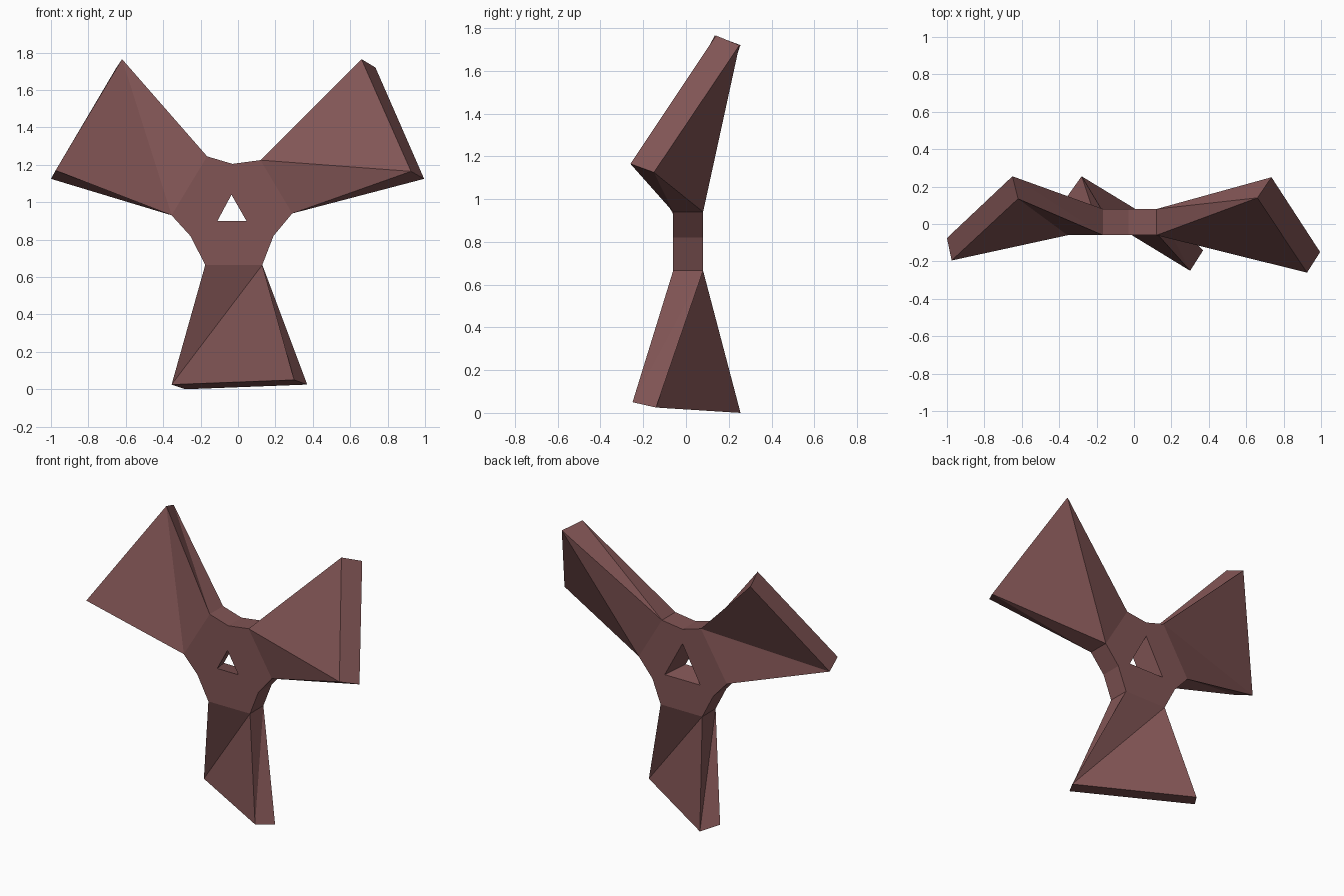
import bpy
import bmesh

cube = bpy.data.objects.get("Cube")
if cube:
    bpy.data.objects.remove(cube)

# Single dull red-brown colour
brown = bpy.data.materials.new("red_brown")
brown.use_nodes = True
colour = (0.22, 0.09, 0.09, 1)
brown.diffuse_color = colour
shader = next(n for n in brown.node_tree.nodes if n.type == 'BSDF_PRINCIPLED')
shader.inputs["Base Color"].default_value = colour
shader.inputs["Roughness"].default_value = 0.9

FRONT, BACK = -0.06, 0.08
# Hub outline (x, z), anticlockwise; every third edge carries a blade
OUTLINE = [(-0.175, 0.665), (0.13, 0.665), (0.19, 0.82),
           (0.29, 0.94), (0.12, 1.225), (-0.03, 1.205),
           (-0.165, 1.245), (-0.355, 0.93), (-0.255, 0.82)]
# Triangular hole, widening toward the back
HOLE_FRONT = [(-0.11, 0.9), (0.045, 0.9), (-0.035, 1.04)]
HOLE_BACK = [(-0.16, 0.87), (0.1, 0.87), (-0.03, 1.11)]


def finish(bm, name):
    mesh = bpy.data.meshes.new(name)
    bm.to_mesh(mesh)
    bm.free()
    mesh.materials.append(brown)
    obj = bpy.data.objects.new(name, mesh)
    bpy.context.collection.objects.link(obj)


def ring(bm, points, y):
    return [bm.verts.new((x, y, z)) for x, z in points]


def make_hub():
    bm = bmesh.new()
    outer = [ring(bm, OUTLINE, FRONT), ring(bm, OUTLINE, BACK)]
    inner = [ring(bm, HOLE_FRONT, FRONT), ring(bm, HOLE_BACK, BACK)]
    # Front and back plates with the hole left open
    for loop, hole, sign in zip(outer, inner, (-1, 1)):
        edges = [bm.edges.new((r[i - 1], r[i]))
                 for r in (loop, hole) for i in range(len(r))]
        fill = bmesh.ops.triangle_fill(bm, edges=edges, use_beauty=True)
        for face in fill["geom"]:
            if isinstance(face, bmesh.types.BMFace):
                face.normal_update()
                if face.normal.y * sign < 0:
                    face.normal_flip()
    # Rim between the blades
    f, b = outer
    for i in range(len(f)):
        if i % 3:
            n = (i + 1) % len(f)
            bm.faces.new((f[i], b[i], b[n], f[n]))
    # Hole walls
    f, b = inner
    for i in range(3):
        n = (i + 1) % 3
        bm.faces.new((f[i], f[n], b[n], b[i]))
    finish(bm, "hub")


def make_blade(name, start, tip):
    """Twisted blade from one hub edge to four tip corners."""
    bm = bmesh.new()
    (ax, az), (bx, bz) = OUTLINE[start:start + 2]
    root = [(ax, FRONT, az), (bx, FRONT, bz), (bx, BACK, bz), (ax, BACK, az)]
    r = [bm.verts.new(p) for p in root]
    t = [bm.verts.new(p) for p in tip]
    for k in range(4):
        n = (k + 1) % 4
        bm.faces.new((r[k], t[k], r[n]))
        bm.faces.new((r[n], t[k], t[n]))
    bm.faces.new(t[::-1])
    finish(bm, name)


make_hub()
make_blade("lower_blade", 0, [(-0.355, 0.15, 0.025), (0.3, -0.25, 0.05),
                              (0.37, -0.14, 0.025), (-0.28, 0.255, 0)])
make_blade("left_blade", 3, [(0.925, -0.26, 1.165), (0.66, 0.14, 1.765),
                             (0.735, 0.25, 1.72), (0.995, -0.15, 1.125)])
make_blade("right_blade", 6, [(-0.62, 0.135, 1.765), (-0.975, -0.195, 1.17),
                              (-1.0, -0.075, 1.125), (-0.65, 0.255, 1.72)])
